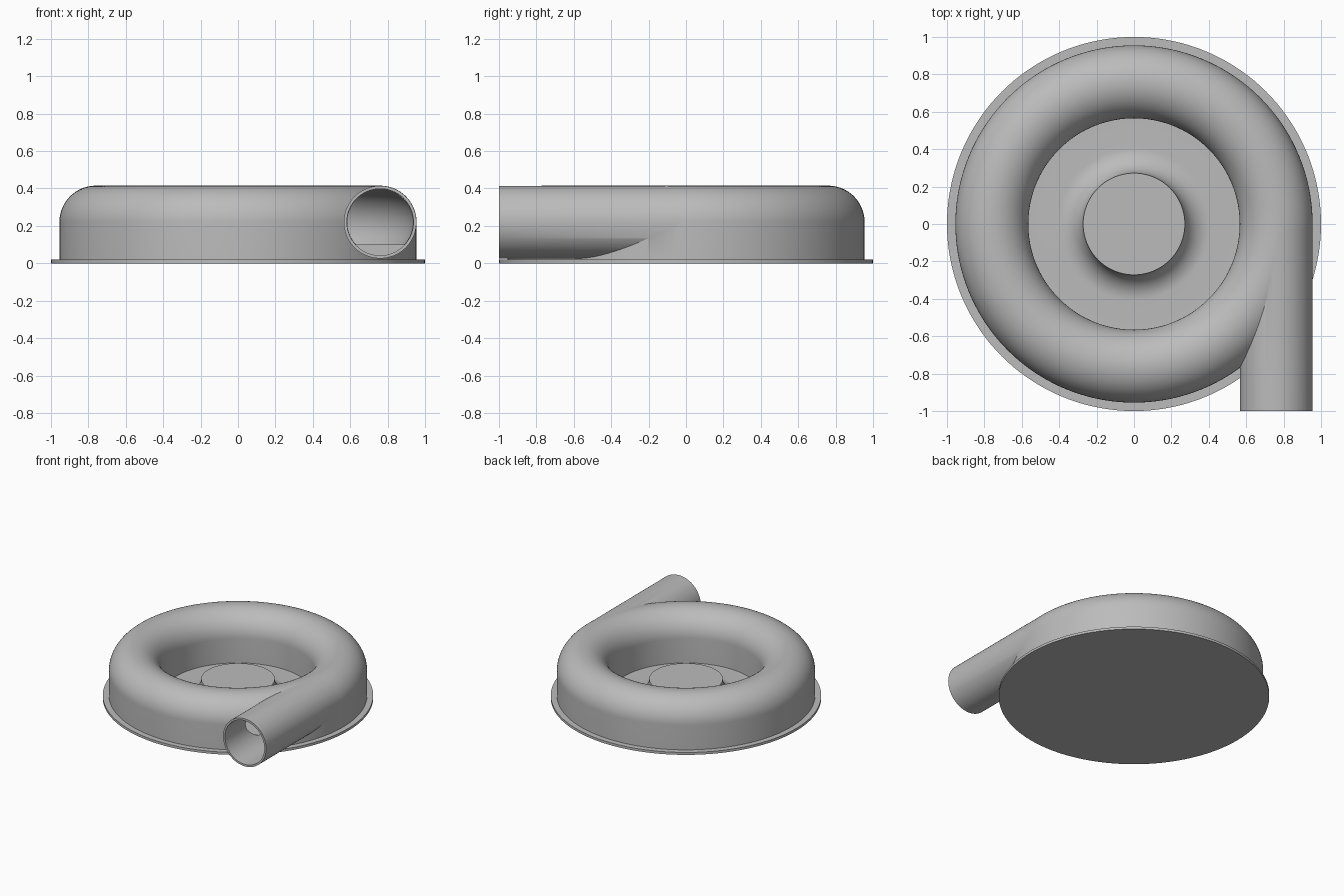
import bpy, bmesh, math
from mathutils import Matrix

if "Cube" in bpy.data.objects:
    bpy.data.objects.remove(bpy.data.objects["Cube"])

RING, TUBE, MID = 0.76, 0.195, 0.22    # volute radius, tube radius, tube axis height
PLATE = 0.02
BORE = 0.178

metal = bpy.data.materials.new("plain_grey")
grey = (0.5, 0.5, 0.5, 1)
metal.use_nodes = True
metal.diffuse_color = grey
metal.node_tree.nodes["Principled BSDF"].inputs["Base Color"].default_value = grey


def make(name, bm):
    bmesh.ops.recalc_face_normals(bm, faces=bm.faces)
    mesh = bpy.data.meshes.new(name)
    bm.to_mesh(mesh)
    bm.free()
    obj = bpy.data.objects.new(name, mesh)
    bpy.context.collection.objects.link(obj)
    mesh.materials.append(metal)
    return obj


def revolve(name, profile, closed=True, steps=144):
    """Spin an (r, z) profile about the z axis."""
    bm = bmesh.new()
    verts = [bm.verts.new((r, 0, z)) for r, z in profile]
    pairs = list(zip(verts, verts[1:]))
    if closed:
        pairs.append((verts[-1], verts[0]))
    edges = [bm.edges.new(p) for p in pairs]
    bmesh.ops.spin(bm, geom=verts + edges, cent=(0, 0, 0), axis=(0, 0, 1),
                   angle=math.tau, steps=steps)
    bmesh.ops.remove_doubles(bm, verts=bm.verts, dist=1e-5)
    return make(name, bm)


def rod(name, radius, y0, y1):
    """Cylinder along y at the outlet position."""
    bm = bmesh.new()
    place = Matrix.Translation((RING, (y0 + y1) / 2, MID)) @ Matrix.Rotation(math.pi / 2, 4, 'X')
    bmesh.ops.create_cone(bm, cap_ends=True, segments=96, radius1=radius,
                          radius2=radius, depth=y1 - y0, matrix=place)
    return make(name, bm)


def arc(cx, cz, rad, a0, a1, n):
    steps = [math.radians(a0 + (a1 - a0) * i / n) for i in range(n + 1)]
    return [(cx + rad * math.cos(a), cz + rad * math.sin(a)) for a in steps]


def combine(target, tool, operation):
    mod = target.modifiers.new(operation, 'BOOLEAN')
    mod.operation, mod.solver, mod.object = operation, 'EXACT', tool
    bpy.context.view_layer.objects.active = target
    bpy.ops.object.modifier_apply(modifier=mod.name)
    bpy.data.objects.remove(tool)


# Base plate
base = revolve("base_plate", [(0, 0), (1, 0), (1, PLATE), (0, PLATE)], closed=False)

# Raised hub flaring into the floor
hub = revolve("centre_hub", [(0, 0.155)] + arc(0.407, 0.155, 0.135, 180, 270, 16)
              + [(0.565, PLATE + 0.001), (0.565, 0.01), (0, 0.01)], closed=False)

# Volute: rounded top on straight walls, with the outlet pipe joined on
volute = revolve("volute_housing", [(RING + TUBE, 0.01)] + arc(RING, MID, TUBE, 0, 180, 40)
                 + [(RING - TUBE, 0.01)])
combine(volute, rod("outlet_pipe", TUBE - 0.001, -1, -0.02), 'UNION')

# Hollow flow channel with a flat floor, and the outlet bore
low = math.degrees(math.asin((0.10 - MID) / BORE))
channel = revolve("channel_cutter", arc(RING, MID, BORE - 0.002, low, 180 - low, 48))
combine(volute, channel, 'DIFFERENCE')
combine(volute, rod("bore_cutter", BORE, -1.1, -0.01), 'DIFFERENCE')

# Smooth shading with crisp rims
for obj in (base, hub, volute):
    bpy.ops.object.select_all(action='DESELECT')
    obj.select_set(True)
    bpy.context.view_layer.objects.active = obj
    bpy.ops.object.shade_smooth_by_angle(angle=math.radians(30))
